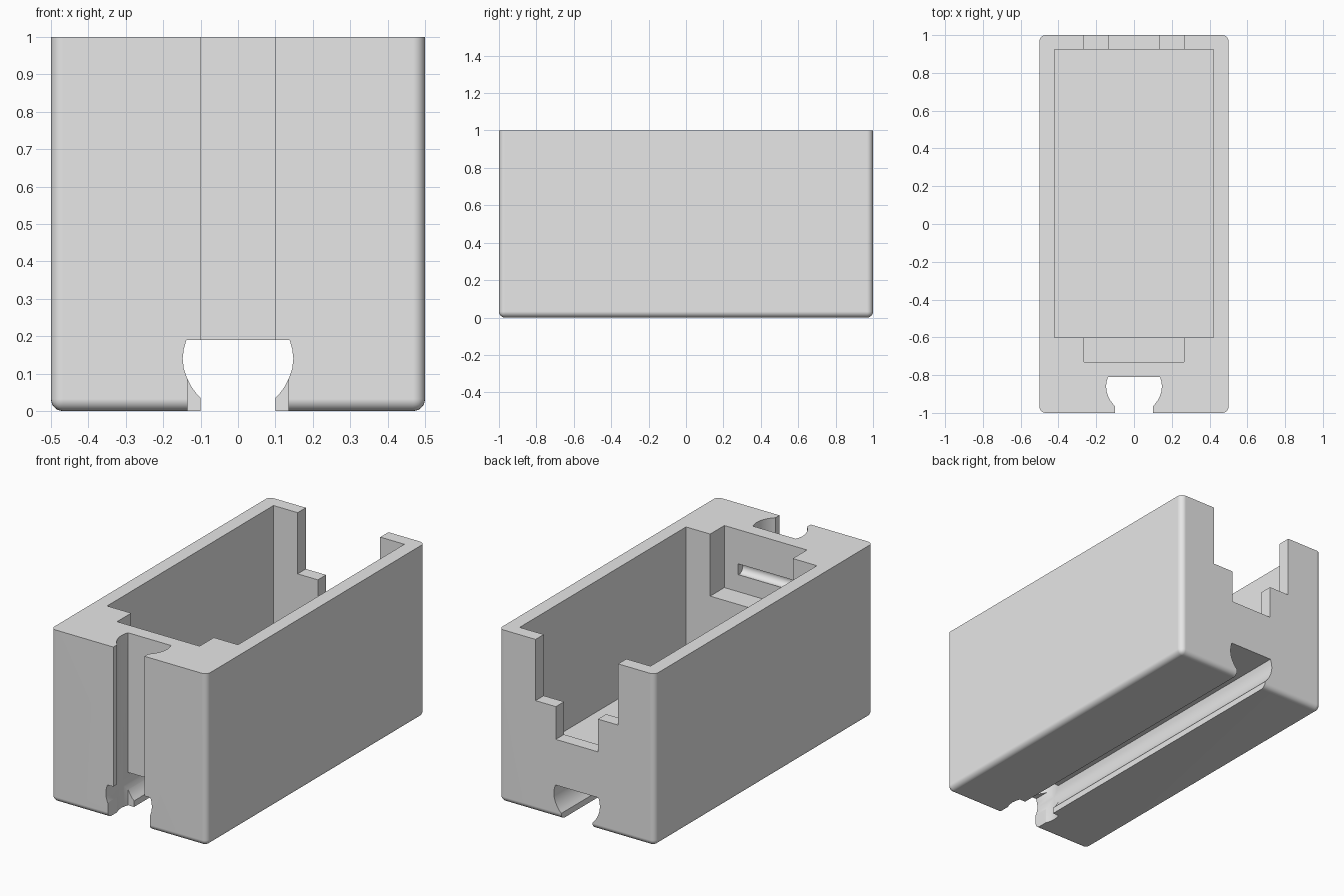
import bpy
import bmesh
import math

cube = bpy.data.objects.get("Cube")
if cube:
    bpy.data.objects.remove(cube, do_unlink=True)

grey = bpy.data.materials.new("plain grey")
grey.use_nodes = True
colour = (0.8, 0.8, 0.8, 1)
grey.diffuse_color = colour
grey.node_tree.nodes["Principled BSDF"].inputs["Base Color"].default_value = colour


def prism(name, outline, start, end, place):
    """Extrude a 2D outline from start to end; place maps (u, v, w) to x, y, z."""
    bm = bmesh.new()
    rings = [[bm.verts.new(place(u, v, w)) for u, v in outline] for w in (start, end)]
    bm.faces.new(rings[0])
    bm.faces.new(rings[1])
    n = len(outline)
    for i in range(n):
        j = (i + 1) % n
        bm.faces.new((rings[0][i], rings[0][j], rings[1][j], rings[1][i]))
    bmesh.ops.recalc_face_normals(bm, faces=bm.faces)
    mesh = bpy.data.meshes.new(name)
    bm.to_mesh(mesh)
    bm.free()
    mesh.materials.append(grey)
    obj = bpy.data.objects.new(name, mesh)
    bpy.context.collection.objects.link(obj)
    return obj


def block(name, half_width, y0, y1, z0, z1):
    outline = [(-half_width, y0), (half_width, y0), (half_width, y1), (-half_width, y1)]
    return prism(name, outline, z0, z1, lambda u, v, w: (u, v, w))


# Body with rounded upright and bottom edges, sharp rim
body = block("housing", 0.5, -1, 1, 0, 1)
bm = bmesh.new()
bm.from_mesh(body.data)
rounded = [e for e in bm.edges if min(v.co.z for v in e.verts) < 0.5]
bmesh.ops.bevel(bm, geom=rounded, offset=0.032, segments=6, profile=0.5, affect='EDGES')
bm.to_mesh(body.data)
bm.free()

# Keyhole groove profile: half width against depth
half = [(0.1, -0.1), (0.1, 0.035), (0.113, 0.049), (0.126, 0.067), (0.137, 0.089),
        (0.145, 0.114), (0.148, 0.14), (0.145, 0.166), (0.138, 0.19)]
groove = half + [(-u, v) for u, v in reversed(half)]

# Rounded slot in the pocket wall
slot = [(-0.74 + 0.033 * math.cos(a * math.tau / 24), 0.77 + 0.033 * math.sin(a * math.tau / 24))
        for a in range(24)]

cutters = [
    block("cavity_cutter", 0.42, -0.6, 0.925, 0.24, 1.1),
    block("pocket_cutter", 0.265, -0.73, -0.5, 0.64, 1.1),
    block("upper_notch_cutter", 0.265, 0.85, 1.1, 0.645, 1.1),
    block("lower_notch_cutter", 0.135, 0.85, 1.1, 0.455, 1.1),
    prism("front_groove_cutter", groove, -0.1, 1.1, lambda u, v, w: (u, v - 1, w)),
    prism("bottom_groove_cutter", groove, -1.1, 1.1, lambda u, v, w: (u, w, v)),
    block("groove_corner_cutter", 0.135, -1.1, -0.9, -0.1, 0.1),
    prism("wall_slot_cutter", slot, -0.177, 0.177, lambda u, v, w: (w, u, v)),
]

# Carve the body, then discard the cutters
bpy.ops.object.select_all(action='DESELECT')
body.select_set(True)
bpy.context.view_layer.objects.active = body
for cutter in cutters:
    cutter.hide_render = True
    mod = body.modifiers.new(cutter.name, 'BOOLEAN')
    mod.operation = 'DIFFERENCE'
    mod.solver = 'EXACT'
    mod.object = cutter
    bpy.ops.object.modifier_apply(modifier=mod.name)
    bpy.data.objects.remove(cutter, do_unlink=True)

# Smooth roundings, flat walls
bpy.ops.object.shade_smooth_by_angle(angle=math.radians(30))
weighted = body.modifiers.new("flat_walls", 'WEIGHTED_NORMAL')
weighted.keep_sharp = True
